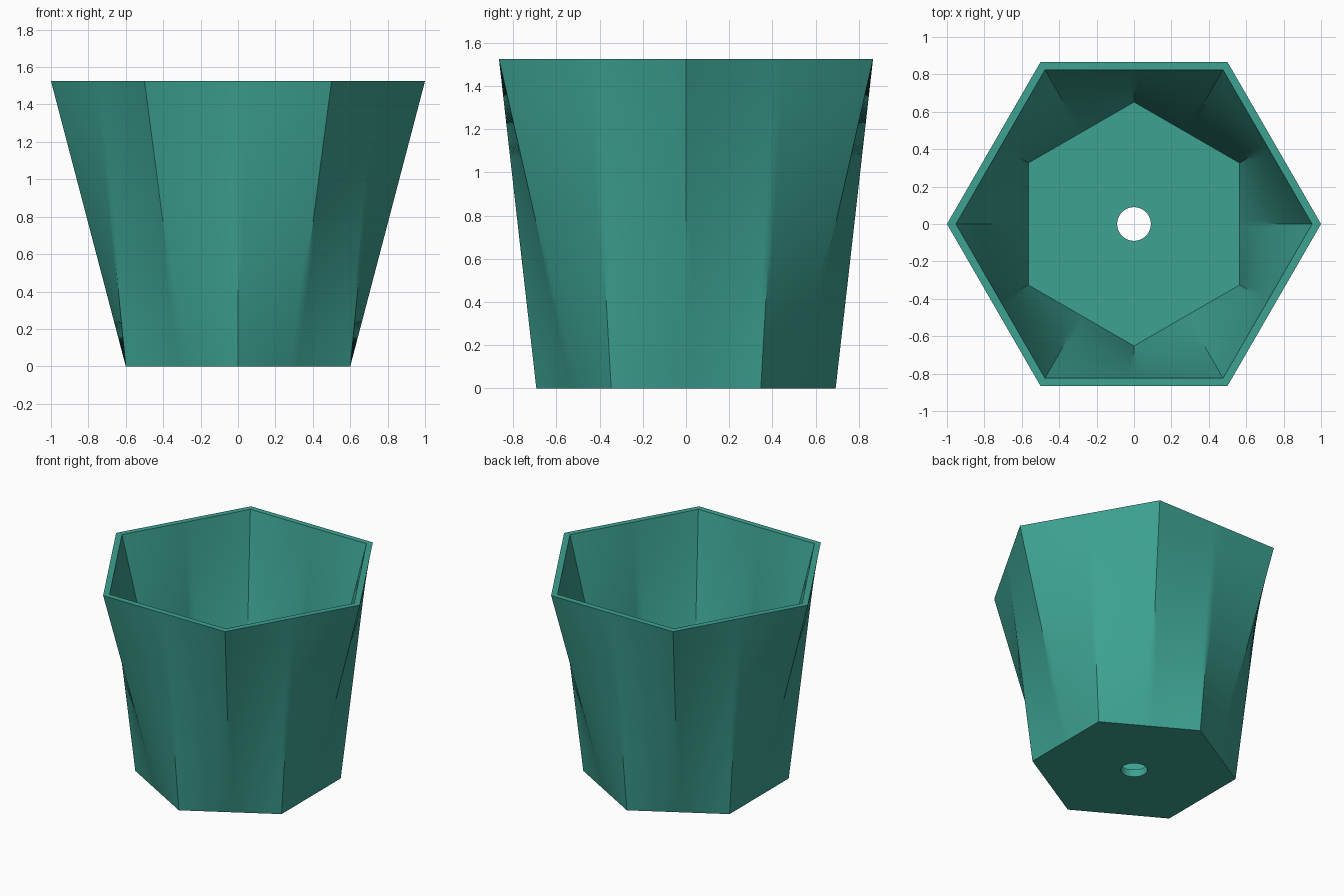
import bpy, bmesh, math
from mathutils import Vector

if "Cube" in bpy.data.objects:
    bpy.data.objects.remove(bpy.data.objects["Cube"])

STEPS = 16             # points along each half side
N = 12 * STEPS
ROWS = 8
HEIGHT, FLOOR = 1.525, 0.055


def hexagon(radius, z, pointy):
    """Hexagon ring; pointy=0 has a corner on +x, pointy=1 has a flat on +x."""
    pts = []
    for k in range(12):
        ends = []
        for j in (k, k + 1):
            r = radius if j % 2 == pointy else radius * math.cos(math.pi / 6)
            a = j * math.pi / 6
            ends.append(Vector((r * math.cos(a), r * math.sin(a), z)))
        pts += [ends[0].lerp(ends[1], s / STEPS) for s in range(STEPS)]
    return pts


def circle(radius, z):
    return [Vector((radius * math.cos(math.tau * i / N),
                    radius * math.sin(math.tau * i / N), z)) for i in range(N)]


def loft(a, b):
    return [[p.lerp(q, t / ROWS) for p, q in zip(a, b)] for t in range(ROWS + 1)]


# Closed wall section: drain hole, underside, outer wall, rim, inner wall, floor
rings = [circle(0.09, 0)]
rings += loft(hexagon(0.693, 0, 1), hexagon(1.0, HEIGHT, 0))
rings += loft(hexagon(0.952, HEIGHT, 0), hexagon(0.652, FLOOR, 1))
rings.append(circle(0.09, FLOOR))

bm = bmesh.new()
loops = [[bm.verts.new(p) for p in ring] for ring in rings]
for a, b in zip(loops, loops[1:] + loops[:1]):
    for i in range(N):
        j = (i + 1) % N
        bm.faces.new((a[i], a[j], b[j], b[i]))
bmesh.ops.recalc_face_normals(bm, faces=bm.faces)
mesh = bpy.data.meshes.new("planter_pot")
bm.to_mesh(mesh)
bm.free()

pot = bpy.data.objects.new("planter_pot", mesh)
bpy.context.collection.objects.link(pot)
teal = bpy.data.materials.new("teal")
teal.diffuse_color = (0.047, 0.365, 0.29, 1)
teal.use_nodes = True
teal.node_tree.nodes["Principled BSDF"].inputs["Base Color"].default_value = teal.diffuse_color
mesh.materials.append(teal)

# Soft blends on the walls, crisp rim and corners
bpy.context.view_layer.objects.active = pot
pot.select_set(True)
bpy.ops.object.shade_smooth_by_angle(angle=math.radians(30))
